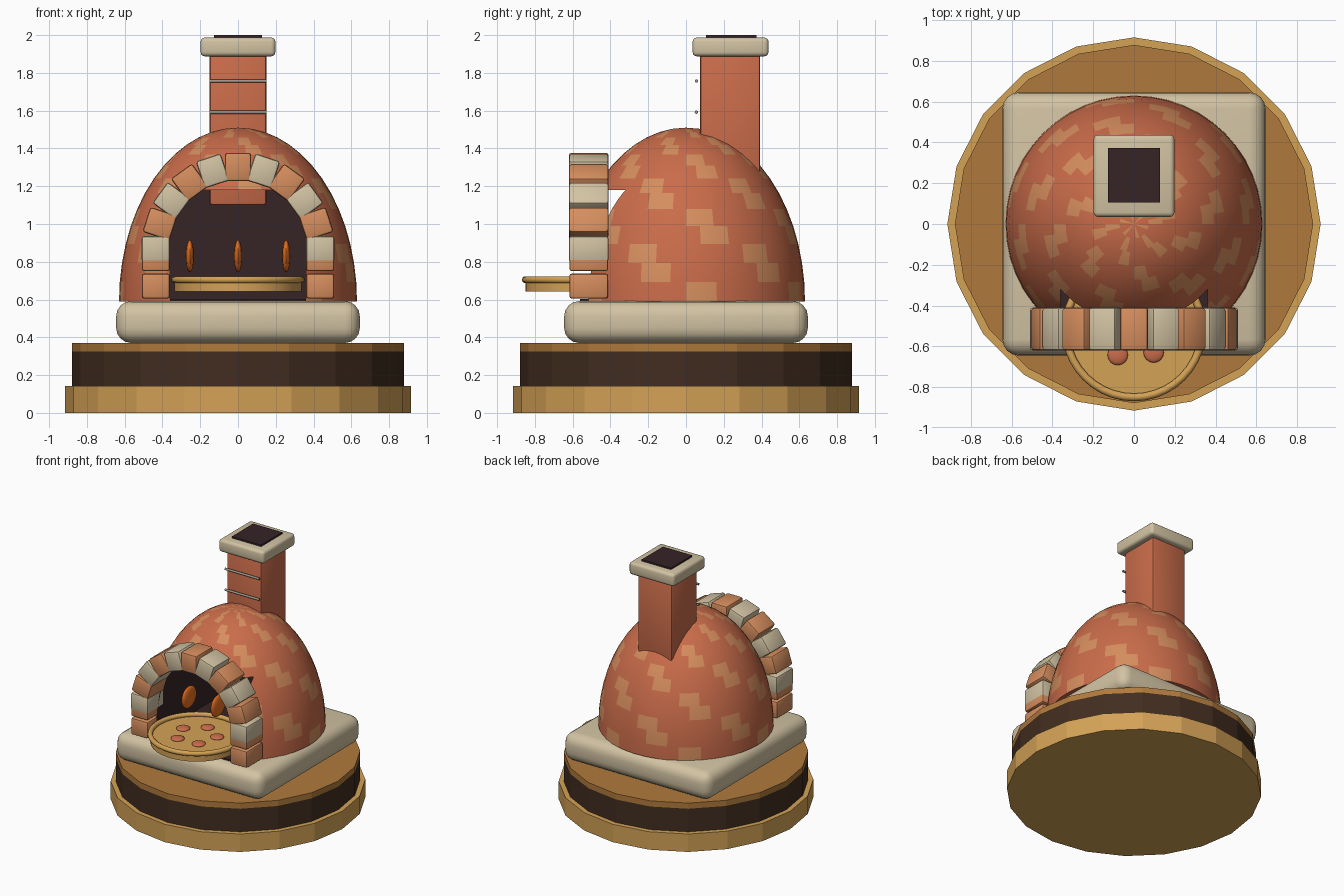
import bpy, bmesh, math
from mathutils import Matrix, Vector

if "Cube" in bpy.data.objects:
    bpy.data.objects.remove(bpy.data.objects["Cube"])


def mat(name, r, g, b):
    m = bpy.data.materials.new(name)
    lin = [((c / 255 + 0.055) / 1.055) ** 2.4 for c in (r, g, b)]
    m.diffuse_color = (*lin, 1)
    m.use_nodes = True
    m.node_tree.nodes["Principled BSDF"].inputs["Base Color"].default_value = m.diffuse_color
    return m


BRICK = mat("red brick", 202, 108, 74)
LIGHT = mat("light brick", 214, 142, 94)
STONE = mat("stone", 210, 195, 163)
PALE = mat("pale wood", 212, 162, 86)
MID = mat("brown wood", 176, 122, 60)
DARKWOOD = mat("dark wood", 66, 45, 32)
SOOT = mat("soot", 54, 36, 38)
FLAME = mat("flame orange", 232, 112, 32)
GREY = mat("grey metal", 158, 152, 138)


def finish(name, bm, material, smooth=None, bevel=0, segs=2):
    """Turn a bmesh into a named object with one material."""
    bmesh.ops.recalc_face_normals(bm, faces=bm.faces[:])
    me = bpy.data.meshes.new(name)
    bm.to_mesh(me)
    bm.free()
    ob = bpy.data.objects.new(name, me)
    bpy.context.collection.objects.link(ob)
    me.materials.append(material)
    bpy.ops.object.select_all(action='DESELECT')
    bpy.context.view_layer.objects.active = ob
    ob.select_set(True)
    if bevel:
        mod = ob.modifiers.new("bevel", 'BEVEL')
        mod.width, mod.segments = bevel, segs
        bpy.ops.object.modifier_apply(modifier=mod.name)
    if smooth:
        bpy.ops.object.shade_smooth_by_angle(angle=math.radians(smooth))
    return ob


def box(name, lo, hi, material, bevel=0, segs=2, smooth=None, turn=0):
    """Box between two corners, optionally turned about its own y axis."""
    lo, hi = Vector(lo), Vector(hi)
    bm = bmesh.new()
    bmesh.ops.create_cube(bm, size=1, matrix=Matrix.Translation((lo + hi) / 2)
                          @ Matrix.Rotation(turn, 4, 'Y')
                          @ Matrix.Diagonal((*(hi - lo), 1)))
    return finish(name, bm, material, smooth, bevel, segs)


def drum(name, r, z0, z1, sides, material, y=0, smooth=None):
    bm = bmesh.new()
    bmesh.ops.create_cone(bm, cap_ends=True, segments=sides, radius1=r, radius2=r, depth=z1 - z0,
                          matrix=Matrix.Translation((0, y, (z0 + z1) / 2)))
    return finish(name, bm, material, smooth)


def blob(name, at, size, material):
    bm = bmesh.new()
    bmesh.ops.create_uvsphere(bm, u_segments=16, v_segments=10, radius=1,
                              matrix=Matrix.Translation(at) @ Matrix.Diagonal((*size, 1)))
    return finish(name, bm, material, 60)


# Round wooden stand
drum("stand_foot", 0.915, 0, 0.142, 20, PALE)
drum("stand_band", 0.878, 0.142, 0.325, 20, DARKWOOD)
drum("stand_top", 0.878, 0.325, 0.37, 20, MID)

# Rounded stone slab
box("stone_slab", (-0.645, -0.645, 0.37), (0.645, 0.645, 0.592), STONE, 0.08, 4, 40)

# Brick dome: rings of an ellipsoid, light bricks in running diagonals
SEG, ROWS, R, H, Z0 = 48, 14, 0.63, 0.92, 0.59
bm = bmesh.new()
rings = []
for j in range(ROWS):
    t = j / ROWS * math.pi / 2
    rings.append([bm.verts.new((R * math.cos(t) * math.cos(a), R * math.cos(t) * math.sin(a), Z0 + H * math.sin(t)))
                  for a in (i * math.tau / SEG for i in range(SEG))])
tip = bm.verts.new((0, 0, Z0 + H))
for j in range(ROWS):
    for i in range(SEG):
        n = (i + 1) % SEG
        if j < ROWS - 1:
            f = bm.faces.new((rings[j][i], rings[j][n], rings[j + 1][n], rings[j + 1][i]))
        else:
            f = bm.faces.new((rings[j][i], rings[j][n], tip))
        brick = ((i + j % 2) % SEG) // 2
        f.material_index = int((brick + j) % 4 == 0)
bm.faces.new(rings[0][::-1])
dome = finish("brick_dome", bm, BRICK)
dome.data.materials.append(LIGHT)
dome.data.materials.append(SOOT)

# Fire chamber cut into the dome, with sooty walls
cutter = box("chamber_cutter", (-0.36, -0.9, 0.5), (0.36, 0.25, 1.18), SOOT)
cutter.hide_render = True
mod = dome.modifiers.new("chamber", 'BOOLEAN')
mod.operation, mod.object, mod.solver = 'DIFFERENCE', cutter, 'EXACT'
mod.material_mode = 'TRANSFER'
bpy.ops.object.select_all(action='DESELECT')
bpy.context.view_layer.objects.active = dome
dome.select_set(True)
bpy.ops.object.modifier_apply(modifier=mod.name)
bpy.ops.object.shade_smooth_by_angle(angle=math.radians(30))
bpy.data.objects.remove(cutter)
box("chamber_floor", (-0.36, -0.56, 0.585), (0.36, 0.25, 0.603), SOOT)

# Flames
for k, x in enumerate((-0.255, 0, 0.255)):
    blob(f"flame_{k + 1}", (x, -0.25, 0.83), (0.022, 0.09, 0.085), FLAME)

# Mouth arch: eleven wedge stones and two leg blocks on each side
Y0, Y1, AR, AZ = -0.62, -0.41, 0.435, 0.867
for k in range(-5, 6):
    a = k * math.radians(18)
    x, z = AR * math.sin(a), AZ + AR * math.cos(a)
    box(f"arch_stone_{k + 6}", (x - 0.069, Y0, z - 0.075), (x + 0.069, Y1, z + 0.075),
        STONE if k % 2 else LIGHT, 0.014, 2, 40, a)
for side, s in (("left", -1), ("right", 1)):
    for k, (z0, z1) in enumerate(((0.605, 0.738), (0.75, 0.883))):
        x = s * AR
        box(f"{side}_leg_block_{k + 1}", (x - 0.074, Y0 + 0.002, z0), (x + 0.074, Y1 - 0.002, z1),
            LIGHT, 0.014, 2, 40)

# Chimney with cap, sooty flue and two rods on the front
box("chimney", (-0.15, 0.075, 1.1), (0.15, 0.393, 1.9), BRICK, 0.014, 2, 40)
box("chimney_cap", (-0.198, 0.035, 1.888), (0.198, 0.437, 1.987), STONE, 0.022, 3, 40)
box("flue", (-0.128, 0.106, 1.95), (0.128, 0.372, 2.0), SOOT)
for k, z in enumerate((1.592, 1.757)):
    bm = bmesh.new()
    bmesh.ops.create_cone(bm, cap_ends=True, segments=10, radius1=0.009, radius2=0.009, depth=0.3,
                          matrix=Matrix.Translation((0, 0.055, z)) @ Matrix.Rotation(math.pi / 2, 4, 'Y'))
    finish(f"chimney_rod_{k + 1}", bm, GREY, 40)

# Round serving board with a raised rim
BY = -0.515
drum("serving_board", 0.335, 0.642, 0.695, 32, PALE, BY, 40)
bm = bmesh.new()
N, M = 40, 10
rim = [[bm.verts.new(((0.335 + 0.019 * math.cos(b)) * math.cos(a),
                      BY + (0.335 + 0.019 * math.cos(b)) * math.sin(a), 0.705 + 0.019 * math.sin(b)))
        for b in (m * math.tau / M for m in range(M))] for a in (n * math.tau / N for n in range(N))]
for n in range(N):
    for m in range(M):
        p, q, m2 = rim[n], rim[(n + 1) % N], (m + 1) % M
        bm.faces.new((p[m], q[m], q[m2], p[m2]))
finish("board_rim", bm, PALE, 60)

# Toppings on the board
for k in range(5):
    a = math.radians(-50 + 72 * k)
    blob(f"topping_{k + 1}", (0.15 * math.cos(a), BY + 0.15 * math.sin(a), 0.698), (0.05, 0.05, 0.016), BRICK)
